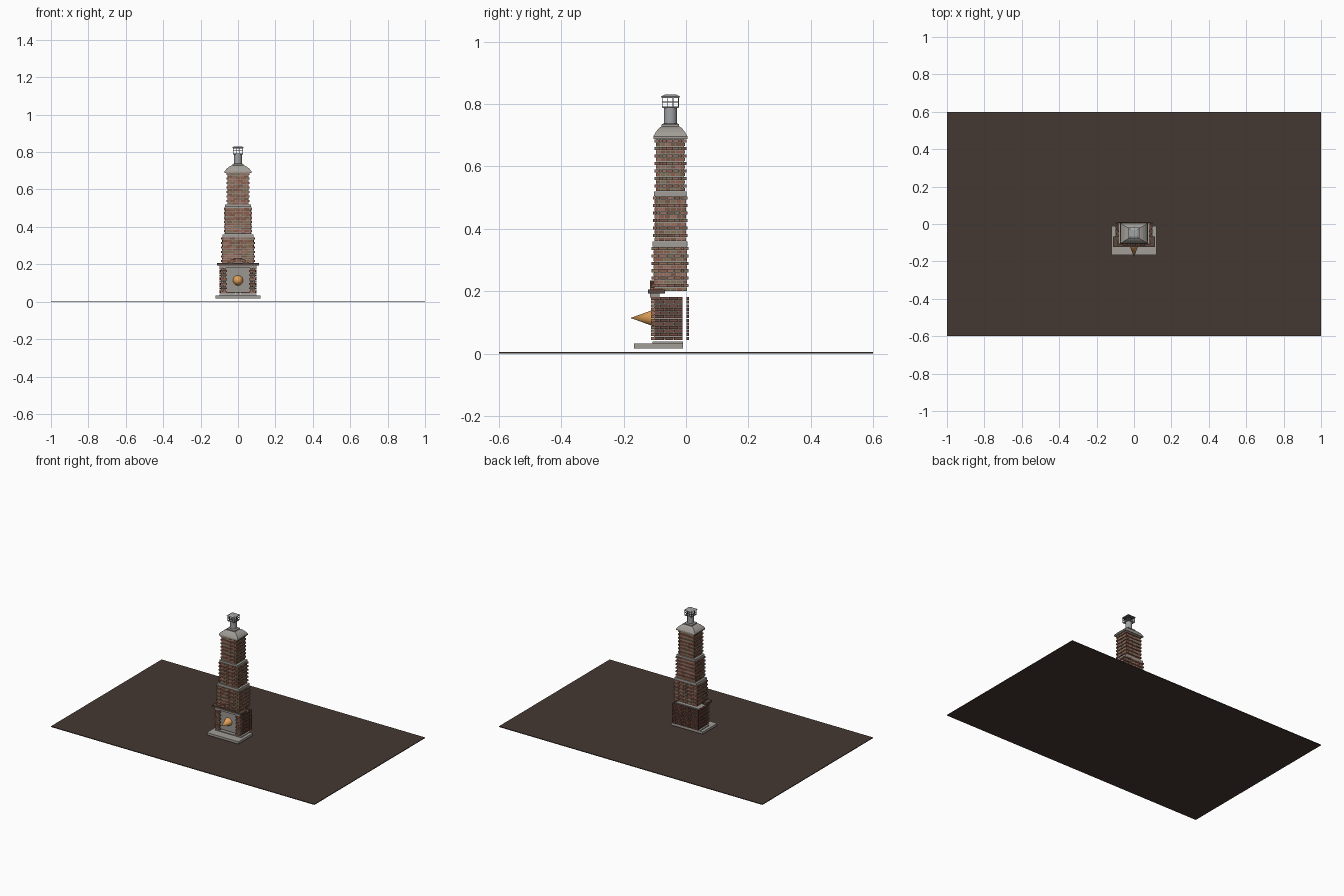
import bpy, bmesh, math, random
from mathutils import Matrix, Vector

if "Cube" in bpy.data.objects:
    bpy.data.objects.remove(bpy.data.objects["Cube"])

random.seed(4)


def mat(name, c):
    m = bpy.data.materials.new(name)
    m.diffuse_color = (*c, 1)
    m.use_nodes = True
    m.node_tree.nodes["Principled BSDF"].inputs["Base Color"].default_value = m.diffuse_color
    return m


BRICKS = [mat("brick_red", (0.26, 0.11, 0.075)), mat("brick_brown", (0.19, 0.095, 0.065)),
          mat("brick_rose", (0.32, 0.16, 0.12)), mat("brick_olive", (0.22, 0.17, 0.10))]
DARK = [mat("soot_red", (0.17, 0.07, 0.05)), mat("soot_brown", (0.12, 0.06, 0.045))]
STONE = [mat("stone", (0.36, 0.34, 0.31))]
MORTAR = [mat("mortar", (0.33, 0.31, 0.29))]
WOOD = [mat("mantel_brown", (0.10, 0.065, 0.05))]
FLOOR = [mat("floor_brown", (0.06, 0.04, 0.032))]
METAL = [mat("metal", (0.35, 0.36, 0.37))]
WIRE = [mat("dark_metal", (0.12, 0.12, 0.13))]
FIRE = [mat("flame_orange", (0.75, 0.36, 0.10))]


def finish(name, bm, mats):
    me = bpy.data.meshes.new(name)
    bm.to_mesh(me)
    bm.free()
    for m in mats:
        me.materials.append(m)
    ob = bpy.data.objects.new(name, me)
    bpy.context.collection.objects.link(ob)
    return ob


def add_box(bm, x0, x1, y0, y1, z0, z1, mi=0, turn=None):
    m = Matrix.Translation(((x0 + x1) / 2, (y0 + y1) / 2, (z0 + z1) / 2))
    m = m @ (turn or Matrix()) @ Matrix.Diagonal((x1 - x0, y1 - y0, z1 - z0, 1))
    for v in bmesh.ops.create_cube(bm, size=1, matrix=m)["verts"]:
        for f in v.link_faces:
            f.material_index = mi


def box(name, mats, *dims):
    bm = bmesh.new()
    add_box(bm, *dims)
    return finish(name, bm, mats)


def brick_run(bm, a, b, n, shift, place, count):
    """Split a..b into n bricks, offset by half a brick when shift is set."""
    step = (b - a) / n
    cuts = [a + step * i for i in range(n + 1)]
    if shift:
        cuts = [a] + [a + step * (i + .5) for i in range(n)] + [b]
    for p, q in zip(cuts, cuts[1:]):
        place(p + .0008, q - .0008, random.randrange(count))


def brick_shell(name, hx, y0, y1, z0, z1, rows, mats, sides="FBLR", t=.013):
    bm = bmesh.new()
    h = (z1 - z0) / rows
    for r in range(rows):
        a, b = z0 + r * h + .001, z0 + (r + 1) * h - .001
        e = 0 if r % 2 else .005          # alternate courses step back
        X, F, B = hx - e, y0 + (e if "F" in sides else 0), y1 - (e if "B" in sides else 0)
        for s in sides:
            if s in "FB":
                p, q = (F, F + t) if s == "F" else (B - t, B)
                brick_run(bm, -X, X, max(3, round(2 * hx / .028)), r % 2,
                          lambda u, v, m: add_box(bm, u, v, p, q, a, b, m), len(mats))
            else:
                p, q = (-X, -X + t) if s == "L" else (X - t, X)
                f0 = F + t if "F" in sides else F
                b0 = B - t if "B" in sides else B
                brick_run(bm, f0, b0, max(3, round((y1 - y0) / .028)), r % 2,
                          lambda u, v, m: add_box(bm, p, q, u, v, a, b, m), len(mats))
    return finish(name, bm, mats)


def loft(name, mats, rings, cy):
    """Rectangular rings (half x, half y, z) joined into a closed solid."""
    bm = bmesh.new()
    loops = [[bm.verts.new((sx * hx, cy + sy * hy, z))
              for sx, sy in ((-1, -1), (1, -1), (1, 1), (-1, 1))] for hx, hy, z in rings]
    for lo, hi in zip(loops, loops[1:]):
        for i in range(4):
            j = (i + 1) % 4
            bm.faces.new((lo[i], lo[j], hi[j], hi[i]))
    bm.faces.new(loops[0][::-1])
    bm.faces.new(loops[-1])
    return finish(name, bm, mats)


# Floor and hearth
box("floor", FLOOR, -1, 1, -.6, .6, 0, .005)
box("hearth_slab", STONE, -.12, .12, -.167, -.01, .016, .032)
box("hearth_step", STONE, -.1, .1, -.108, -.01, .032, .038)

# Firebox: brick sides, front piers, stone panel and separate back wall
brick_shell("firebox_sides", .1, -.1, -.01, .043, .182, 12, DARK, "LR")
bm = bmesh.new()
rows, h = 12, .139 / 12
for r in range(rows):
    z, e = .043 + r * h, .006 * (r % 2)
    for s in (-1, 1):
        x0, x1 = sorted((s * (.058 + e), s * (.1 - .005 * (1 - r % 2))))
        brick_run(bm, x0, x1, 1, r % 2, lambda u, v, m:
                  add_box(bm, u, v, -.112, -.098, z + .001, z + h - .001, m), 4)
finish("front_piers", bm, BRICKS)
box("firebox_panel", MORTAR, -.09, .09, -.103, -.012, .048, .18)
bm = bmesh.new()
for r in range(12):
    z = .043 + r * h
    brick_run(bm, -.1, .1, 7, r % 2, lambda u, v, m:
              add_box(bm, u, v, .002, .01, z + .001, z + h - .001, m), 2)
finish("firebox_back_wall", bm, DARK)

# Flame cone pointing forward
bm = bmesh.new()
bmesh.ops.create_cone(bm, cap_ends=True, segments=24, radius1=.027, radius2=0, depth=.075,
                      matrix=Matrix.Translation((0, -.1405, .114)) @ Matrix.Rotation(math.pi / 2, 4, "X"))
flame = finish("flame", bm, FIRE)

# Lintel, mantel and brick arch
box("lintel", MORTAR, -.098, .098, -.116, -.085, .18, .193)
box("mantel_shelf", WOOD, -.112, .112, -.122, -.067, .193, .206)
bm = bmesh.new()
for i in range(13):
    a = math.radians(-50 + 100 * i / 12)
    x, z = .066 * math.sin(a), .16 + .066 * math.cos(a)
    add_box(bm, x - .0042, x + .0042, -.116, -.1, z - .009, z + .009, i % 3,
            Matrix.Rotation(a, 4, "Y"))
finish("brick_arch", bm, BRICKS)

# Three stepped chimney tiers with mortar cores and stone bands
tiers = [("lower", .09, -.11, .008, .2, .343, 12), ("middle", .076, -.106, .005, .36, .505, 12),
         ("upper", .062, -.101, .001, .52, .688, 14)]
for n, hx, y0, y1, z0, z1, rows in tiers:
    brick_shell(n + "_chimney_bricks", hx, y0, y1, z0, z1, rows, BRICKS)
    box(n + "_chimney_core", MORTAR, -hx + .007, hx - .007, y0 + .007, y1 - .007, z0 + .002, z1)
box("lower_band", STONE, -.084, .084, -.107, .005, .343, .36)
box("upper_band", STONE, -.07, .07, -.103, .002, .506, .519)

# Chimney cap and collar
CY = -.05
loft("chimney_cap", STONE, [(.072, .055, .688), (.072, .055, .696), (.062, .047, .71),
                            (.047, .038, .722), (.034, .03, .728)], CY)
loft("cap_collar", STONE, [(.03, .028, .728), (.03, .028, .735), (.024, .023, .738)], CY)

# Round flue
bm = bmesh.new()
bmesh.ops.create_cone(bm, cap_ends=True, segments=24, radius1=.021, radius2=.021, depth=.056,
                      matrix=Matrix.Translation((0, CY, .763)))
flue = finish("flue_pipe", bm, METAL)

# Wire spark guard and its little roof
bm = bmesh.new()
R, w = .026, .0012
for z in (.791, .807, .821):
    for s in (-1, 1):
        add_box(bm, -R, R, CY + s * R - w, CY + s * R + w, z - w, z + w)
        add_box(bm, s * R - w, s * R + w, CY - R, CY + R, z - w, z + w)
for i in (-1, -.33, .33, 1):
    for s in (-1, 1):
        add_box(bm, i * R - w, i * R + w, CY + s * R - w, CY + s * R + w, .789, .823)
        add_box(bm, s * R - w, s * R + w, CY + i * R - w, CY + i * R + w, .789, .823)
finish("spark_guard", bm, WIRE)
loft("guard_base", METAL, [(.026, .026, .787), (.026, .026, .79)], CY)
loft("guard_roof", METAL, [(.03, .03, .822), (.03, .03, .825), (.018, .018, .831)], CY)

for ob in (flame, flue):
    bpy.ops.object.select_all(action="DESELECT")
    ob.select_set(True)
    bpy.context.view_layer.objects.active = ob
    bpy.ops.object.shade_smooth_by_angle()
